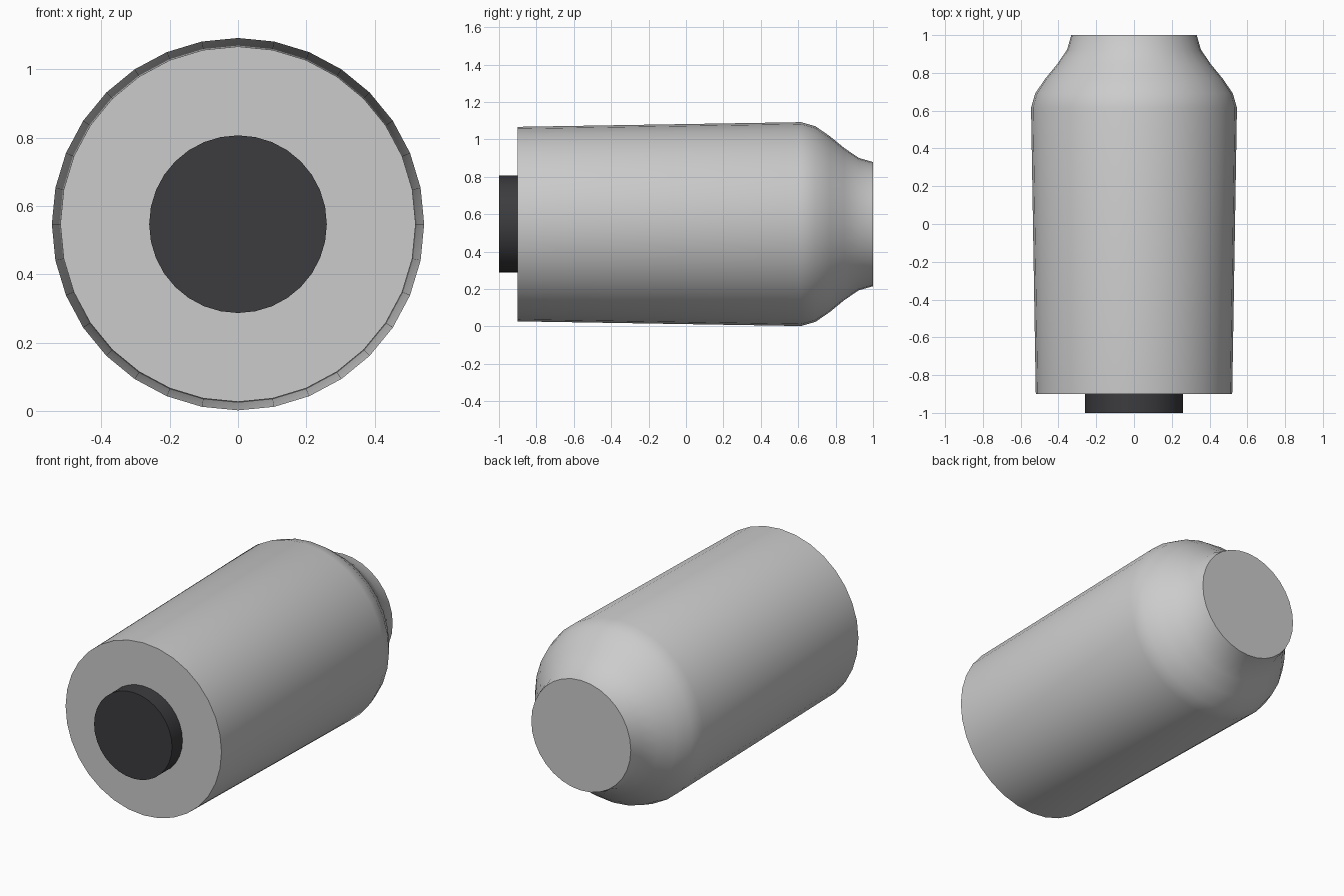
import bpy, bmesh, math

if "Cube" in bpy.data.objects:
    bpy.data.objects.remove(bpy.data.objects["Cube"])

SIDES = 32
AXIS_Z = 0.547


def turned(name, profile):
    """Solid of revolution about the y axis from (y, radius) pairs, capped at both ends."""
    bm = bmesh.new()
    rings = []
    for y, r in profile:
        rings.append([bm.verts.new((r * math.sin(2 * math.pi * i / SIDES), y,
                                    AXIS_Z + r * math.cos(2 * math.pi * i / SIDES)))
                      for i in range(SIDES)])
    for a, b in zip(rings, rings[1:]):
        for i in range(SIDES):
            j = (i + 1) % SIDES
            bm.faces.new((a[i], a[j], b[j], b[i]))
    bm.faces.new(rings[0])
    bm.faces.new(rings[-1])
    bmesh.ops.recalc_face_normals(bm, faces=bm.faces)
    mesh = bpy.data.meshes.new(name)
    bm.to_mesh(mesh)
    bm.free()
    obj = bpy.data.objects.new(name, mesh)
    bpy.context.collection.objects.link(obj)
    bpy.ops.object.select_all(action='DESELECT')
    obj.select_set(True)
    bpy.context.view_layer.objects.active = obj
    bpy.ops.object.shade_smooth_by_angle(angle=math.radians(40))
    return obj


# Tapered body, then an S-shaped shoulder down to the neck
body_profile = [(-0.9, 0.52)]
for k in range(6):
    t = k / 5
    s = t * t * (3 - 2 * t)
    body_profile.append((0.615 + 0.385 * t, 0.545 - 0.213 * s))
turned("body", body_profile)

# Dark disc on the front face
disc = turned("front_disc", [(-1.0, 0.26), (-0.9, 0.26)])
dark = bpy.data.materials.new("dark")
dark.diffuse_color = (0.045, 0.045, 0.05, 1)
dark.use_nodes = True
dark.node_tree.nodes["Principled BSDF"].inputs["Base Color"].default_value = dark.diffuse_color
disc.data.materials.append(dark)
